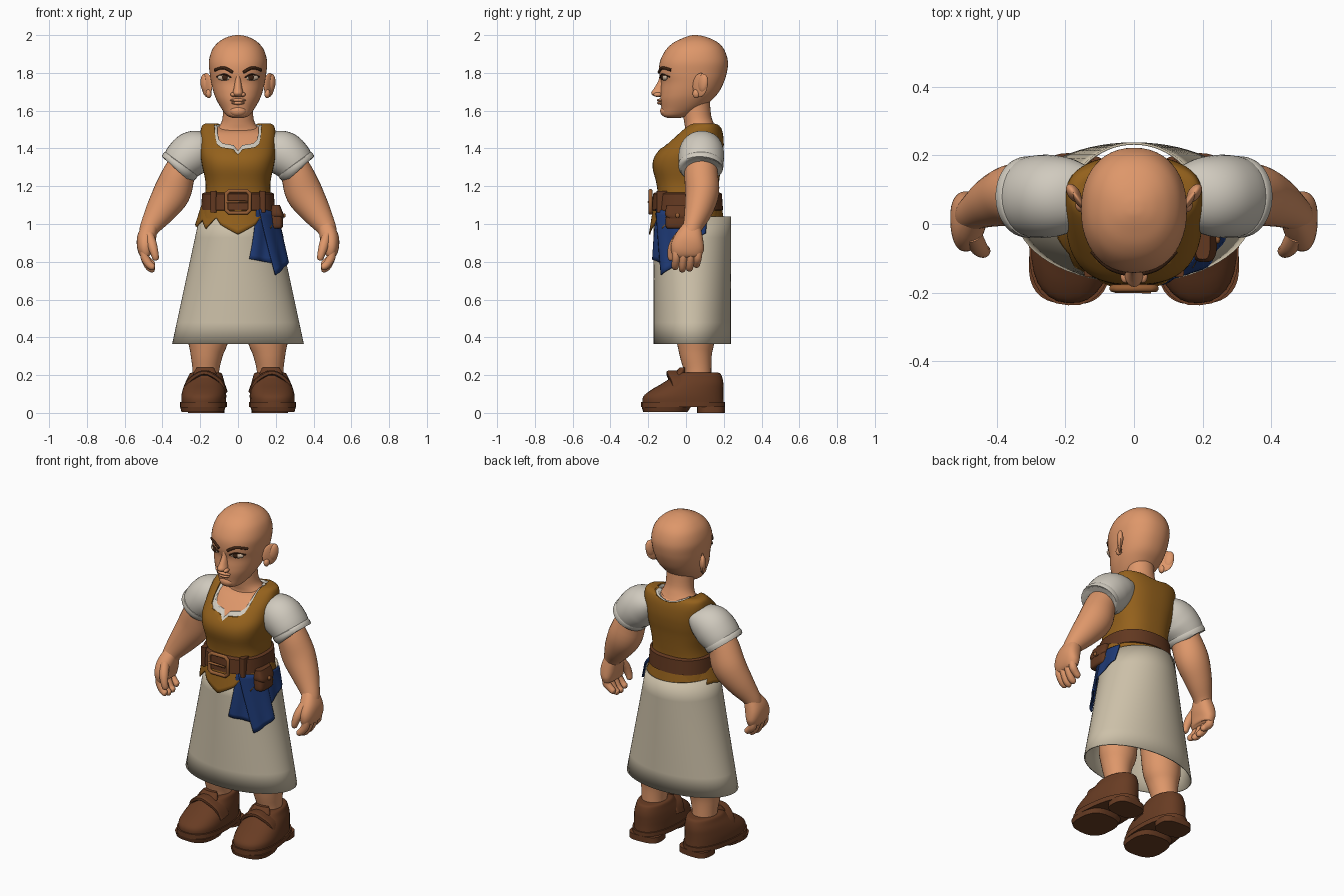
import bpy, bmesh, math
from mathutils import Vector, Euler

if "Cube" in bpy.data.objects:
    bpy.data.objects.remove(bpy.data.objects["Cube"])


def material(name, *rgb):
    lin = [((c / 255 + 0.055) / 1.055) ** 2.4 for c in rgb] + [1]
    m = bpy.data.materials.new(name)
    m.use_nodes = True
    m.diffuse_color = lin
    m.node_tree.nodes["Principled BSDF"].inputs["Base Color"].default_value = lin
    return m


SKIN = material("skin", 222, 151, 106)
SHIRT = material("shirt_linen", 208, 202, 190)
SKIRT = material("skirt_cloth", 205, 193, 169)
TUNIC = material("tunic_ochre", 148, 97, 28)
BELT = material("belt_leather", 98, 56, 32)
SHOE = material("shoe_leather", 104, 60, 35)
BLUE = material("blue_cloth", 30, 58, 118)
BRASS = material("buckle_bronze", 150, 94, 52)
DARK = material("dark_hair", 62, 36, 20)
WHITE = material("eye_white", 205, 180, 155)


def finish(name, bm, mat, angle=40):
    bmesh.ops.recalc_face_normals(bm, faces=bm.faces)
    mesh = bpy.data.meshes.new(name)
    bm.to_mesh(mesh)
    bm.free()
    mesh.materials.append(mat)
    ob = bpy.data.objects.new(name, mesh)
    bpy.context.collection.objects.link(ob)
    bpy.ops.object.select_all(action="DESELECT")
    ob.select_set(True)
    bpy.context.view_layer.objects.active = ob
    bpy.ops.object.shade_smooth_by_angle(angle=math.radians(angle))
    return ob


def spline(keys, n):
    """Catmull-Rom through tuples of any length."""
    out = []
    for i in range(len(keys) - 1):
        a, b, c, d = (keys[min(max(i + k, 0), len(keys) - 1)] for k in (-1, 0, 1, 2))
        for j in range(n):
            t = j / n
            out.append([q + t * (r - p) / 2 + t * t * (p - 2.5 * q + 2 * r - s / 2)
                        + t ** 3 * (3 * q - p - 3 * r + s) / 2 for p, q, r, s in zip(a, b, c, d)])
    return out + [list(keys[-1])]


def loft(name, keys, mat, follow=True, seg=32, p=2, n=4, egg=0, angle=40):
    """Skin rings (x, y, z, rx, ry); follow turns each ring across the path."""
    path = spline(keys, n)
    bm = bmesh.new()
    rings = []
    for i, (x, y, z, rx, ry) in enumerate(path):
        t = Vector((0, 0, 1))
        if follow:
            t = (Vector(path[min(i + 1, len(path) - 1)][:3]) - Vector(path[max(i - 1, 0)][:3])).normalized()
        side = Vector((0, 1, 0)).cross(t).normalized()
        deep = t.cross(side)
        ring = []
        for k in range(seg):
            c, s = math.cos(math.tau * k / seg), math.sin(math.tau * k / seg)
            c, s = (math.copysign(abs(w) ** (2 / p), w) for w in (c, s))
            ring.append(bm.verts.new(Vector((x, y, z)) + side * c * max(rx, .001) * (1 - egg * s)
                                     + deep * s * max(ry, .001)))
        rings.append(ring)
    for a, b in zip(rings, rings[1:]):
        for k in range(seg):
            bm.faces.new((a[k], a[k - 1], b[k - 1], b[k]))
    bm.faces.new(rings[0])
    bm.faces.new(rings[-1])
    return finish(name, bm, mat, angle)


def span(z, half, front, back):
    return (0, (front + back) / 2, z, half, (back - front) / 2)


def blob(name, loc, radii, mat, rot=(0, 0, 0)):
    bm = bmesh.new()
    bmesh.ops.create_uvsphere(bm, u_segments=24, v_segments=14, radius=1)
    turn = Euler(rot).to_matrix()
    for v in bm.verts:
        v.co = turn @ Vector([a * r for a, r in zip(v.co, radii)]) + Vector(loc)
    return finish(name, bm, mat)


def sheet(name, fn, nu, nv, mat, thick):
    bm = bmesh.new()
    g = [[bm.verts.new(fn(i / nu, j / nv)) for j in range(nv + 1)] for i in range(nu + 1)]
    for i in range(nu):
        for j in range(nv):
            bm.faces.new((g[i][j], g[i + 1][j], g[i + 1][j + 1], g[i][j + 1]))
    bmesh.ops.remove_doubles(bm, verts=bm.verts, dist=1e-5)
    ob = finish(name, bm, mat)
    m = ob.modifiers.new("thickness", "SOLIDIFY")
    m.thickness, m.offset = thick, 0
    return ob


def carve(ob, cutter):
    m = ob.modifiers.new("cut", "BOOLEAN")
    m.operation, m.object, m.solver = "DIFFERENCE", cutter, "EXACT"
    bpy.context.view_layer.objects.active = ob
    bpy.ops.object.modifier_apply(modifier=m.name)
    bpy.data.objects.remove(cutter)


# Torso layers: skin chest, shirt and tunic share one shape
TORSO = [(1.03, .2, -.17, .185), (1.08, .19, -.165, .18), (1.15, .175, -.15, .17), (1.22, .172, -.158, .175),
         (1.3, .188, -.177, .185), (1.36, .198, -.165, .195), (1.42, .2, -.115, .2), (1.48, .2, -.05, .195),
         (1.52, .19, 0, .18), (1.533, .17, .03, .155)]


def torso(name, mat, shrink, inset=None):
    rings = [span(z - shrink * (z > 1.5), h - shrink, f + shrink, b - shrink) for z, h, f, b in TORSO]
    ob = loft(name, rings, mat, follow=False, seg=64, p=2.6)
    if inset is None:
        return
    half = [(.128, 1.6), (.12, 1.46), (.112, 1.425), (.09, 1.407), (.025, 1.397)]
    line = half + [(0, 1.368)] + [(-x, z) for x, z in reversed(half)]
    bm = bmesh.new()
    f = bm.faces.new([bm.verts.new((x * (1 - 5 * inset), -.4, z + inset)) for x, z in line])
    ext = bmesh.ops.extrude_face_region(bm, geom=[f])["geom"]
    bmesh.ops.translate(bm, vec=(0, .5, 0), verts=[v for v in ext if isinstance(v, bmesh.types.BMVert)])
    carve(ob, finish("neckline_cutter", bm, mat))
    carve(ob, blob("nape_cutter", (0, .11, 1.56), (.125 - inset, .12 - inset, .075), mat))


torso("chest", SKIN, .018)
torso("shirt", SHIRT, .008, .02)
torso("tunic", TUNIC, 0, 0)
loft("neck", [(0, .075, 1.43, .15, .1), (0, .08, 1.49, .125, .085), (0, .07, 1.53, .092, .078),
              (0, .058, 1.58, .08, .074), (0, .05, 1.68, .08, .075)], SKIN, follow=False)

# Skirt and jagged tunic hem
def skirt_point(a, z, off=0):
    hx = .345 - .215 * (z - .365) + off
    return Vector((hx * math.sin(a), .033 - (.202 + off) * math.cos(a), z))


sheet("skirt", lambda u, v: skirt_point(u * math.tau, .365 + .675 * v), 64, 6, SKIRT, .007)
HEM = [(0, .945), (24, .995), (33, 1.035), (48, .975), (60, 1.02), (75, .985), (100, 1.01), (180, 1.01)]


def hem_point(u, v):
    a = u * math.tau
    d = math.degrees(min(a, math.tau - a))
    for (a0, z0), (a1, z1) in zip(HEM, HEM[1:]):
        if a0 <= d <= a1 + 1e-6:
            low = z0 + (z1 - z0) * (d - a0) / (a1 - a0)
            break
    z = low + (1.1 - low) * v
    k = (1.1 - z) / .1
    return (.19 + .032 * k) * math.sin(a), .008 - (.176 + .016 * k) * math.cos(a), z


sheet("tunic_hem", hem_point, 120, 6, TUNIC, .008)

# Belt, buckle, loops and pouch
loft("belt", [span(z, h, -h + .015, h) for z, h in ((1.07, .185), (1.075, .196), (1.16, .19), (1.167, .178))],
     BELT, follow=False, seg=64, p=2.3, n=1)
corners = [(x * .062, z * .058) for x, z in ((1, .75), (.75, 1), (-.75, 1), (-1, .75), (-1, -.75), (-.75, -1), (.75, -1), (1, -.75))]
curve = bpy.data.curves.new("buckle", "CURVE")
curve.dimensions, curve.bevel_depth, curve.bevel_resolution = "3D", .011, 3
line = curve.splines.new("POLY")
line.points.add(len(corners) - 1)
line.use_cyclic_u = True
for pt, (x, z) in zip(line.points, corners):
    pt.co = (x, -.188, 1.117 + z, 1)
curve.materials.append(BRASS)
bpy.context.collection.objects.link(bpy.data.objects.new("buckle", curve))
loft("buckle_prong", [(-.06, -.193, 1.117, .007, .008), (.05, -.196, 1.117, .006, .007)], BRASS, seg=10)
for side, s in (("left", 1), ("right", -1)):
    loft(side + "_belt_loop", [(s * .13, -.125, z, .016, .03) for z in (1.06, 1.175)], BELT, follow=False, p=5)
loft("pouch", [(.2, -.045, .975, .02, .045), (.205, -.045, .985, .032, .062), (.203, -.045, 1.04, .034, .062),
               (.198, -.045, 1.09, .022, .055)], BELT, follow=False, p=3.5)
loft("pouch_flap", [(.207, -.045, 1.03, .033, .05), (.205, -.045, 1.05, .036, .066), (.2, -.045, 1.1, .022, .058)],
     BELT, follow=False, p=3.5)
blob("pouch_button", (.243, -.045, 1.045), (.009, .012, .012), BRASS)

# Blue cloth hanging from the belt: corners are (angle, height)
def drape(name, tl, tr, bl, br, off):
    def fn(u, v):
        a, z = (((tl[k] * (1 - u) + tr[k] * u) * v + (bl[k] * (1 - u) + br[k] * u) * (1 - v)) for k in (0, 1))
        return skirt_point(a, z, off + .005 * math.sin(u * 9) * (1 - v))
    sheet(name, fn, 20, 12, BLUE, .007)


drape("cloth_inner", (.5, 1.08), (1.0, 1.08), (.23, .815), (.8, .79), .012)
drape("cloth_outer", (.55, 1.08), (1.25, 1.06), (.75, .73), (1.3, .8), .022)
drape("cloth_side", (1.1, 1.06), (1.95, 1.05), (1.15, .87), (1.9, .95), .014)

# Head
HEAD = [(1.562, .03, -.1, -.03), (1.575, .06, -.124, .02), (1.615, .09, -.13, .09), (1.66, .115, -.136, .14),
        (1.7, .13, -.135, .175), (1.75, .142, -.132, .2), (1.8, .15, -.142, .216), (1.86, .154, -.138, .222),
        (1.92, .138, -.108, .204), (1.96, .107, -.066, .17), (1.985, .068, -.015, .122), (1.997, .03, .02, .08),
        (2.0, .004, .04, .055)]
loft("head", [span(*r) for r in HEAD], SKIN, follow=False, seg=48, p=2.2, n=5)


def face(x, z, out=0):
    for (z0, *a), (z1, *b) in zip(HEAD, HEAD[1:]):
        if z0 <= z <= z1:
            h, f, k = (p + (q - p) * (z - z0) / (z1 - z0) for p, q in zip(a, b))
            return x, (f + k) / 2 - (k - f) / 2 * (1 - abs(x / h) ** 2.2) ** (1 / 2.2) - out, z


loft("nose", [span(*r) for r in ((1.8, .014, -.138, -.1), (1.76, .016, -.146, -.1), (1.72, .022, -.168, -.1),
     (1.695, .028, -.184, -.1), (1.68, .026, -.175, -.1), (1.672, .016, -.155, -.1))], SKIN, follow=False, seg=20)
blob("upper_lip", (0, -.135, 1.655), (.042, .019, .009), SKIN)
blob("lower_lip", (0, -.134, 1.64), (.034, .019, .009), SKIN)
blob("chin", (0, -.107, 1.598), (.045, .03, .03), SKIN)

for side, s in (("left", 1), ("right", -1)):
    def limb(name, pts, mat, **kw):
        return loft(f"{side}_{name}", [(p[0] * s, *p[1:]) for p in pts], mat, **kw)

    # Face and ears
    blob(side + "_nostril", (s * .026, -.15, 1.685), (.014, .022, .012), SKIN)
    blob(side + "_eye", face(s * .073, 1.775, -.004), (.038, .012, .016), WHITE, (0, 0, s * .35))
    blob(side + "_iris", face(s * .07, 1.776, .004), (.016, .007, .015), DARK, (0, 0, s * .35))
    for part, r, row in (("brow", .008, ((.028, 1.803), (.075, 1.827), (.122, 1.815))),
                         ("lashes", .004, ((.036, 1.775), (.073, 1.793), (.113, 1.778)))):
        limb(part, [(*face(x, z, .003), r, r) for x, z in row], DARK, seg=10)
    blob(side + "_ear", (s * .165, .075, 1.735), (.012, .047, .064), SKIN, (-.15, 0, -s * .6))
    blob(side + "_ear_rim", (s * .176, .09, 1.745), (.018, .03, .05), SKIN, (-.15, 0, -s * .6))
    blob(side + "_ear_lobe", (s * .155, .055, 1.69), (.016, .02, .024), SKIN)

    # Sleeve and arm
    limb("sleeve", [(.14, .085, 1.43, .06, .085), (.19, .085, 1.405, .1, .108), (.24, .082, 1.375, .117, .12),
                    (.285, .08, 1.335, .112, .12), (.315, .078, 1.295, .1, .112)], SHIRT)
    limb("sleeve_cuff", [(.298, .079, 1.322, .102, .112), (.303, .079, 1.315, .109, .119),
                         (.318, .078, 1.294, .107, .117), (.322, .078, 1.289, .096, .106)], SHIRT, n=2)
    limb("arm", [(.25, .08, 1.38, .07, .08), (.31, .08, 1.27, .086, .088), (.35, .085, 1.165, .098, .09),
                 (.41, .065, 1.07, .08, .074), (.465, .035, .985, .054, .052), (.48, .02, .94, .045, .05)], SKIN)
    limb("palm", [(.462, .035, .995, .04, .045), (.483, .018, .93, .05, .075), (.49, .008, .88, .045, .088),
                  (.487, .005, .84, .035, .08), (.484, .005, .828, .02, .068)], SKIN, p=2.4)
    for i, drop in enumerate((.0, -.012, -.008, .012)):
        y = -.052 + .038 * i
        limb(f"finger_{i + 1}", [(.495, y, .87, .023, .022), (.493, y, .825, .023, .022),
                                 (.472, y - .004, .788 + drop, .021, .02), (.45, y - .006, .77 + drop, .017, .017),
                                 (.442, y - .006, .766 + drop, .006, .006)], SKIN, seg=16)
    limb("thumb", [(.47, -.03, .94, .025, .028), (.455, -.065, .89, .026, .025), (.442, -.078, .845, .021, .021),
                   (.435, -.078, .815, .016, .016), (.433, -.077, .807, .005, .005)], SKIN, seg=16)

    # Leg
    limb("leg", [(.125, .04, .85, .115, .115), (.145, .04, .6, .105, .11), (.158, .05, .4, .108, .102),
                 (.166, .052, .31, .086, .086), (.17, .062, .22, .07, .072), (.17, .065, .12, .068, .07)], SKIN)

    # Shoe: upper, rim, strap, welt, tread and heel
    shoe = [limb("shoe_upper", [(.175, -.015, .045, .115, .215), (.175, -.015, .085, .117, .213),
                                (.174, .005, .12, .113, .193), (.173, .035, .155, .104, .163),
                                (.171, .055, .185, .093, .138), (.17, .065, .208, .084, .118),
                                (.17, .066, .214, .07, .1)], SHOE, follow=False, p=2.3, egg=.12),
            limb("shoe_tongue", [(.17, -.06, .16, .06, .045), (.17, -.035, .205, .062, .03),
                                 (.17, -.018, .24, .045, .016)], SHOE, follow=False),
            limb("shoe_strap", [(.063, -.03, .11, .012, .04), (.085, -.04, .165, .012, .042),
                                (.135, -.055, .203, .013, .045), (.17, -.058, .212, .013, .045),
                                (.205, -.055, .203, .013, .045), (.255, -.04, .165, .012, .042),
                                (.277, -.03, .11, .012, .04)], SHOE, p=4, seg=20),
            limb("shoe_welt", [(.175, -.016, z, .122, .222) for z in (.03, .058)], SHOE, follow=False, p=2.4, egg=.12, n=1),
            limb("shoe_tread", [(.177, -.11, .006, .112, .118), (.177, -.105, .032, .12, .13)], SHOE, follow=False, p=2.7, n=1),
            limb("shoe_heel", [(.173, .132, z, .097, .074) for z in (0, .035)], SHOE, follow=False, p=3, n=1)]
    # Turn the toes slightly outward about the ankle
    for ob in shoe:
        for v in ob.data.vertices:
            x, y, a = v.co.x - s * .172, v.co.y - .05, s * .06
            v.co.x = s * .172 + x * math.cos(a) - y * math.sin(a)
            v.co.y = .05 + x * math.sin(a) + y * math.cos(a)
